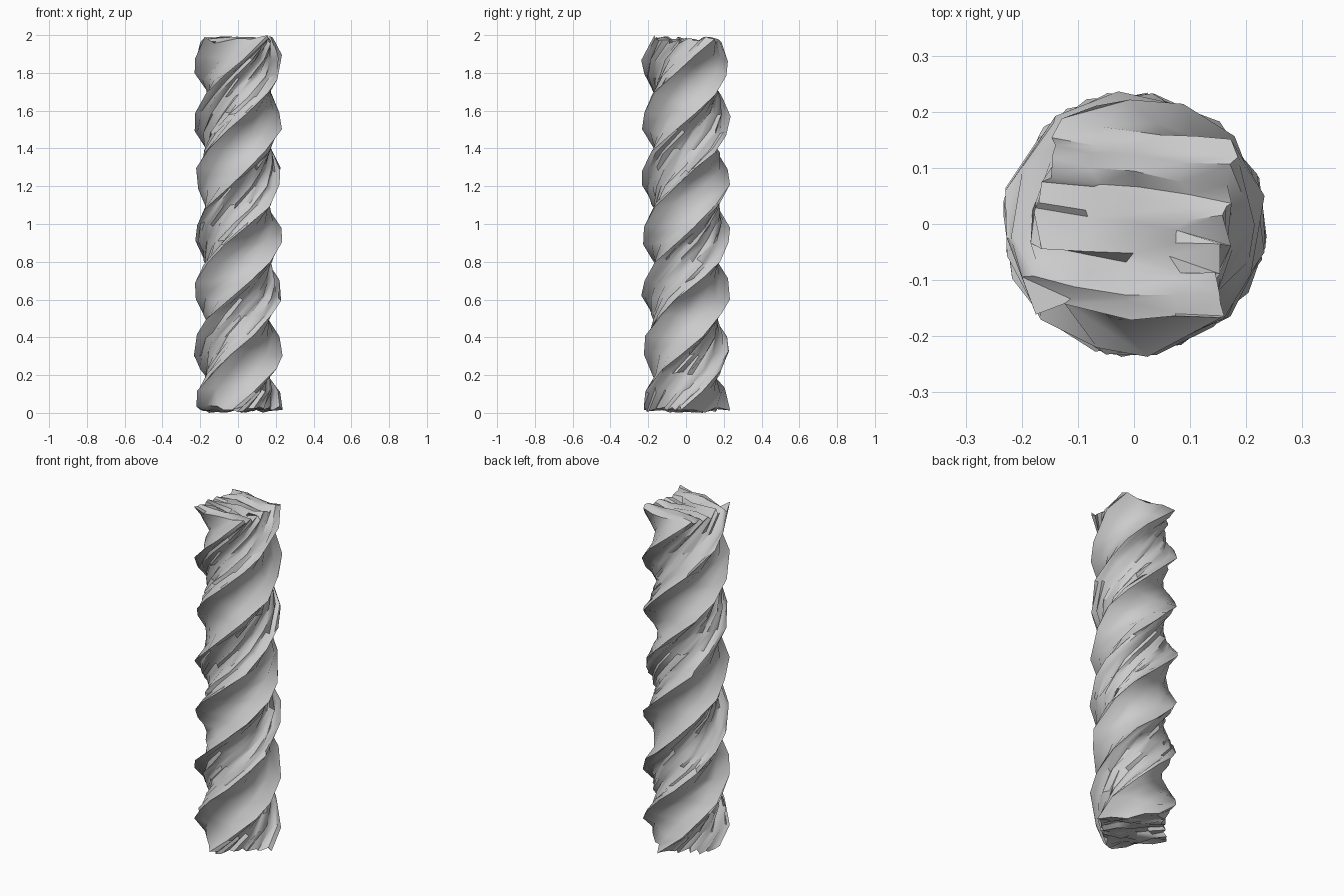
import bpy, bmesh, math, random
from mathutils import Vector

if "Cube" in bpy.data.objects:
    bpy.data.objects.remove(bpy.data.objects["Cube"])

random.seed(4)
NX, NY, NZ = 4, 14, 20          # coarse across x, fine across y, rows up the shaft
HALF, Z0, Z1 = 0.165, 0.02, 1.975
TWIST = 5.2                     # radians per unit of height

bm = bmesh.new()
cache = {}


# Rough vertex of the box lattice, jittered and then twisted about z
def vert(i, j, k):
    if (i, j, k) not in cache:
        rnd = lambda a: random.uniform(-a, a)
        x = HALF * (2 * i / NX - 1) + rnd(0.014)
        y = HALF * (2 * j / NY - 1) + rnd(0.010)
        end = k in (0, NZ)
        z = Z0 + (Z1 - Z0) * k / NZ + rnd(0.02 if end else 0.018)
        z = min(max(z, 0.0), 2.0)
        r = math.hypot(x, y)
        s = min(1, 0.238 / r) if r > 0 else 1
        a = TWIST * (z - 2.0)
        c, d = math.cos(a) * s, math.sin(a) * s
        cache[i, j, k] = bm.verts.new((x * c - y * d, x * d + y * c, z))
    return cache[i, j, k]


# Fill one side of the lattice
def side(nu, nv, place):
    for u in range(nu):
        for v in range(nv):
            bm.faces.new([vert(*place(u + a, v + b))
                          for a, b in ((0, 0), (1, 0), (1, 1), (0, 1))])


side(NX, NZ, lambda u, v: (u, 0, v))
side(NX, NZ, lambda u, v: (u, NY, v))
side(NY, NZ, lambda u, v: (0, u, v))
side(NY, NZ, lambda u, v: (NX, u, v))
side(NX, NY, lambda u, v: (u, v, 0))
side(NX, NY, lambda u, v: (u, v, NZ))

# Make both extremes touch the full height
bm.verts.ensure_lookup_table()
min(bm.verts, key=lambda v: v.co.z).co.z = 0.0
max(bm.verts, key=lambda v: v.co.z).co.z = 2.0
bmesh.ops.recalc_face_normals(bm, faces=bm.faces)

# Twisted rough post
mesh = bpy.data.meshes.new("twisted_post")
bm.to_mesh(mesh)
bm.free()
post = bpy.data.objects.new("twisted_post", mesh)
bpy.context.collection.objects.link(post)
bpy.context.view_layer.objects.active = post
post.select_set(True)
bpy.ops.object.shade_smooth_by_angle(angle=math.radians(40))
